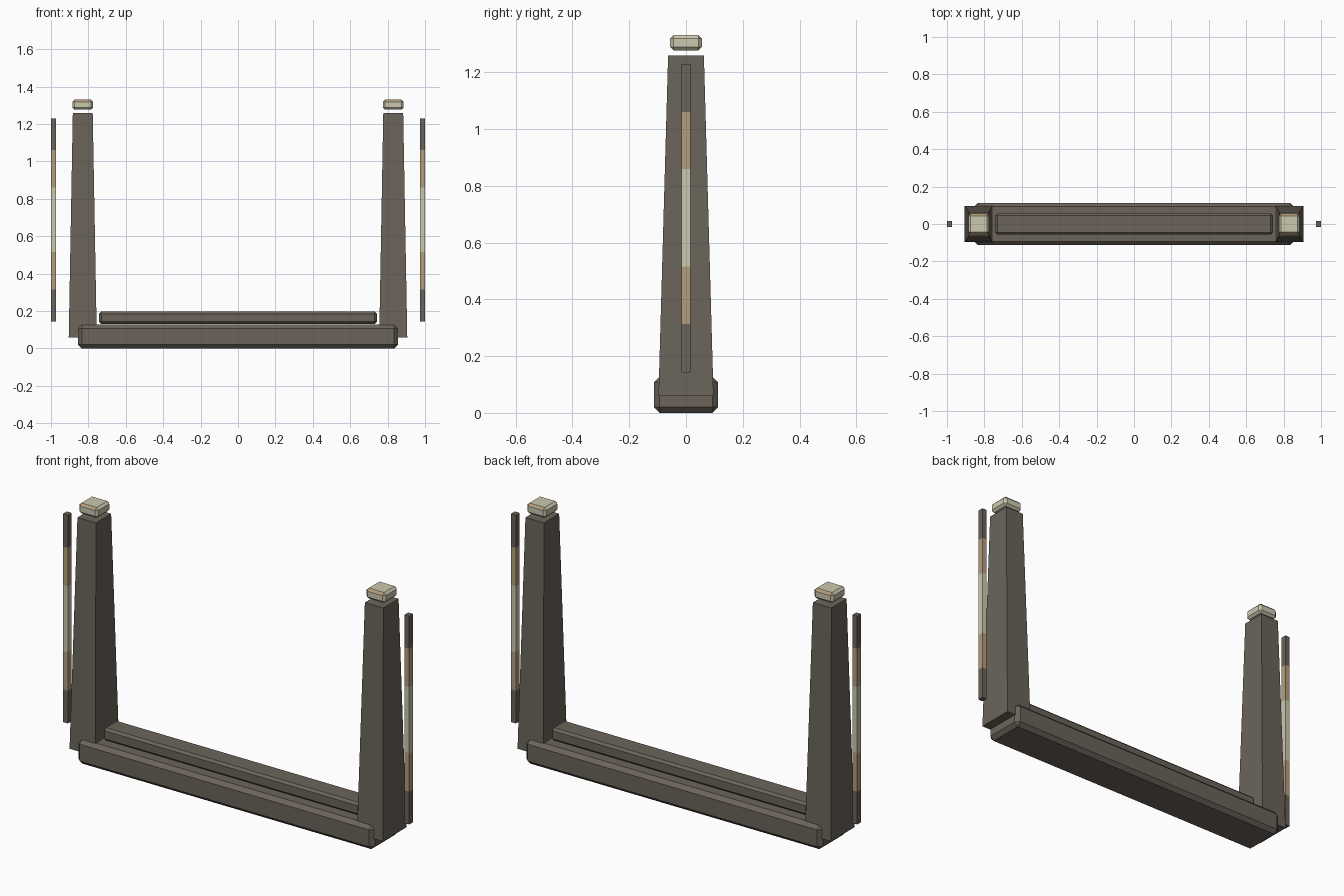
import bpy, bmesh

if "Cube" in bpy.data.objects:
    bpy.data.objects.remove(bpy.data.objects["Cube"])


def material(name, rgb):
    m = bpy.data.materials.new(name)
    m.diffuse_color = (*rgb, 1)
    m.use_nodes = True
    m.node_tree.nodes["Principled BSDF"].inputs["Base Color"].default_value = m.diffuse_color
    return m


STONE = material("dark stone", (0.145, 0.127, 0.102))
TAN = material("warm tan", (0.45, 0.34, 0.20))
CREAM = material("pale cream", (0.60, 0.58, 0.43))


def finish(bm, name, mats):
    bmesh.ops.recalc_face_normals(bm, faces=bm.faces)
    me = bpy.data.meshes.new(name)
    bm.to_mesh(me)
    bm.free()
    for m in mats:
        me.materials.append(m)
    ob = bpy.data.objects.new(name, me)
    bpy.context.collection.objects.link(ob)
    return ob


def box(cx, hx, hy, z0, z1, bevel=0, top=(1, 1)):
    """Box from half widths and z range, optional taper and chamfer."""
    bm = bmesh.new()
    bmesh.ops.create_cube(bm, size=2)
    for v in bm.verts:
        up = v.co.z > 0
        sx, sy = top if up else (1, 1)
        v.co = (cx + v.co.x * hx * sx, v.co.y * hy * sy, z1 if up else z0)
    if bevel:
        bmesh.ops.bevel(bm, geom=bm.edges[:], offset=bevel, segments=1,
                        affect='EDGES', profile=0.5)
    bm.normal_update()
    return bm


# Threshold: base beam and raised rail
finish(box(0, 0.855, 0.113, 0, 0.128, 0.02), "base_beam", [STONE])
finish(box(0, 0.743, 0.057, 0.131, 0.197, 0.012), "threshold_rail", [STONE])

for side, s in (("left", -1), ("right", 1)):
    # Tapered post
    finish(box(s * 0.83, 0.075, 0.097, 0.06, 1.26, top=(0.71, 0.65)),
           side + "_post", [STONE])

    # Floating cap, upper front and back chamfers tan
    bm = box(s * 0.83, 0.056, 0.056, 1.277, 1.331, 0.012)
    for f in bm.faces:
        if f.normal.z > 0.4 and abs(f.normal.y) > 0.4:
            f.material_index = 1
    finish(bm, side + "_cap", [CREAM, TAN])

    # Floating light strip, cut into colour bands by height
    bm = box(s * 0.986, 0.014, 0.016, 0.143, 1.23)
    for z in (0.314, 0.515, 0.86, 1.06):
        bmesh.ops.bisect_plane(bm, geom=bm.verts[:] + bm.edges[:] + bm.faces[:],
                               plane_co=(0, 0, z), plane_no=(0, 0, 1))
    for f in bm.faces:
        d = abs(f.calc_center_median().z - 0.687)
        f.material_index = 2 if d < 0.175 else 1 if d < 0.373 else 0
    finish(bm, side + "_light_strip", [STONE, TAN, CREAM])
